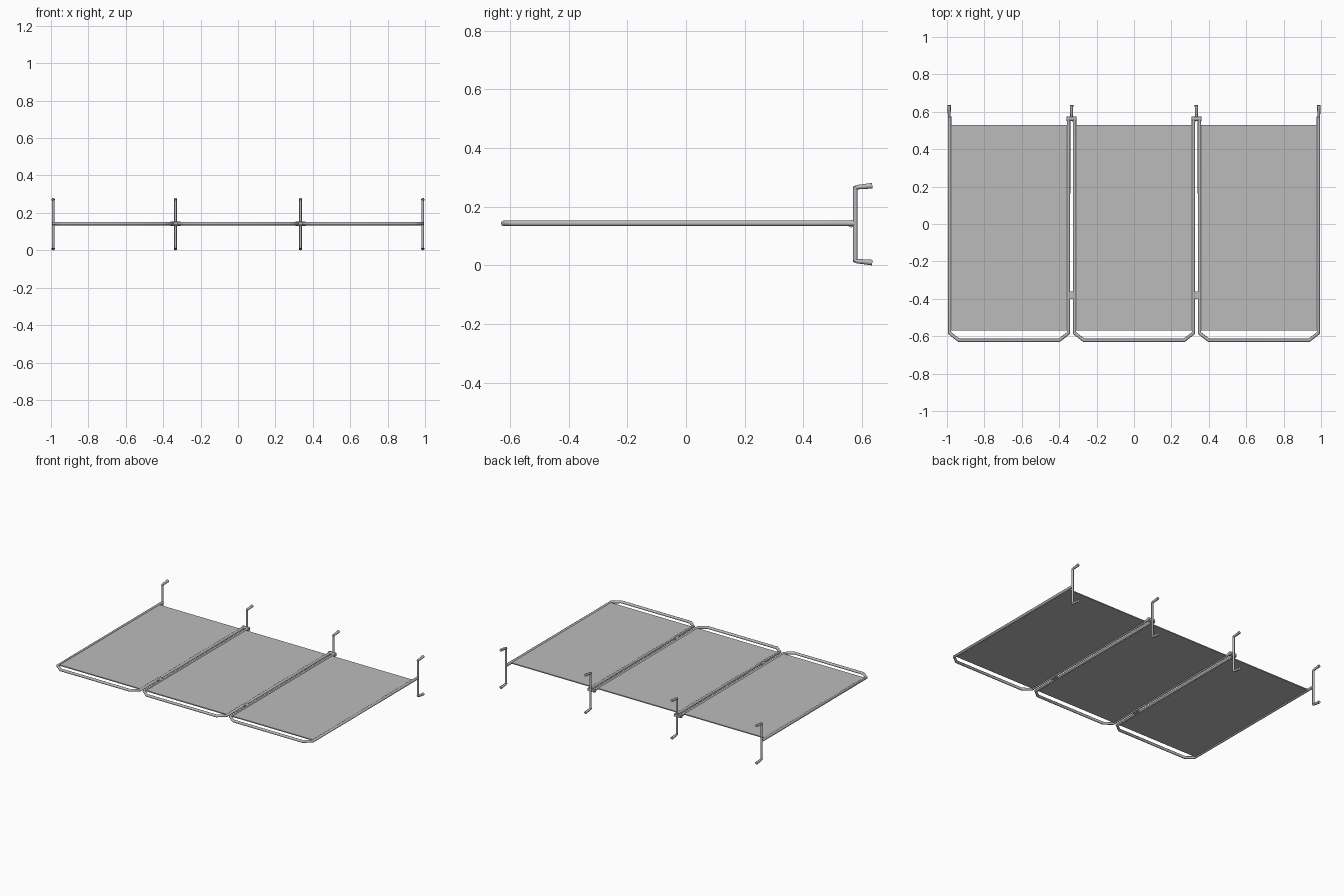
import bpy
import math
from mathutils import Vector

old = bpy.data.objects.get("Cube")
if old:
    bpy.data.objects.remove(old, do_unlink=True)


def material(name, value):
    m = bpy.data.materials.new(name)
    m.use_nodes = True
    color = (value, value, value, 1)
    m.diffuse_color = color
    m.node_tree.nodes["Principled BSDF"].inputs["Base Color"].default_value = color
    return m


GREY = material("light grey", 0.5)
MID = 0.143  # height of the frame


def finish(obj, name):
    obj.name = name
    obj.data.materials.append(GREY)
    return obj


def box(name, center, size):
    bpy.ops.mesh.primitive_cube_add(size=1, location=center)
    obj = bpy.context.object
    obj.scale = size
    bpy.ops.object.transform_apply(location=False, rotation=False, scale=True)
    return finish(obj, name)


def tube(name, points, radius, flare=None):
    """Round bar along points; flare scales the radius at each point."""
    curve = bpy.data.curves.new(name, "CURVE")
    curve.dimensions = "3D"
    curve.bevel_depth = radius
    curve.bevel_resolution = 2
    curve.use_fill_caps = True
    spline = curve.splines.new("POLY")
    spline.points.add(len(points) - 1)
    for i, p in enumerate(points):
        spline.points[i].co = (*p, 1)
        spline.points[i].radius = flare[i] if flare else 1
    obj = bpy.data.objects.new(name, curve)
    bpy.context.collection.objects.link(obj)
    bpy.ops.object.select_all(action="DESELECT")
    obj.select_set(True)
    bpy.context.view_layer.objects.active = obj
    bpy.ops.object.convert(target="MESH")
    obj = bpy.context.object
    bpy.ops.object.shade_smooth_by_angle(angle=math.radians(50))
    return finish(obj, name)


# Three bays: a chamfered U-shaped tube round a thin panel
for name, cx in (("right", -0.668), ("middle", 0), ("left", 0.668)):
    half = 0.318
    side = [(half, 0.575), (half, -0.583), (half - 0.05, -0.622)]
    path = [(cx - x, y, MID) for x, y in side]
    path += [(cx + x, y, MID) for x, y in reversed(side)]
    tube(name + "_frame", path, 0.0095)
    box(name + "_panel", (cx, -0.02, MID), (2 * half - 0.006, 1.1, 0.007))

# Wall brackets: an upright with two flared arms pointing back
for i, x in enumerate((-0.988, -0.334, 0.334, 0.988)):
    tube(f"bracket_post_{i + 1}",
         [(x, 0.577, 0.012), (x, 0.577, 0.268)], 0.0075)
    for part, sign in (("upper", 1), ("lower", -1)):
        arm = [(x, y, 0.14 + sign * z)
               for y, z in ((0.572, 0.122), (0.583, 0.126), (0.635, 0.131))]
        tube(f"{part}_bracket_arm_{i + 1}", arm, 0.0095, (0.7, 0.8, 1))

# Collars and clips joining neighbouring frames
for name, x in (("right", -0.334), ("left", 0.334)):
    tube(name + "_collar_bar",
         [(x - 0.026, 0.563, MID - 0.002), (x + 0.026, 0.563, MID - 0.002)], 0.0125)
    box(name + "_clip", (x, -0.38, MID), (0.024, 0.04, 0.012))
